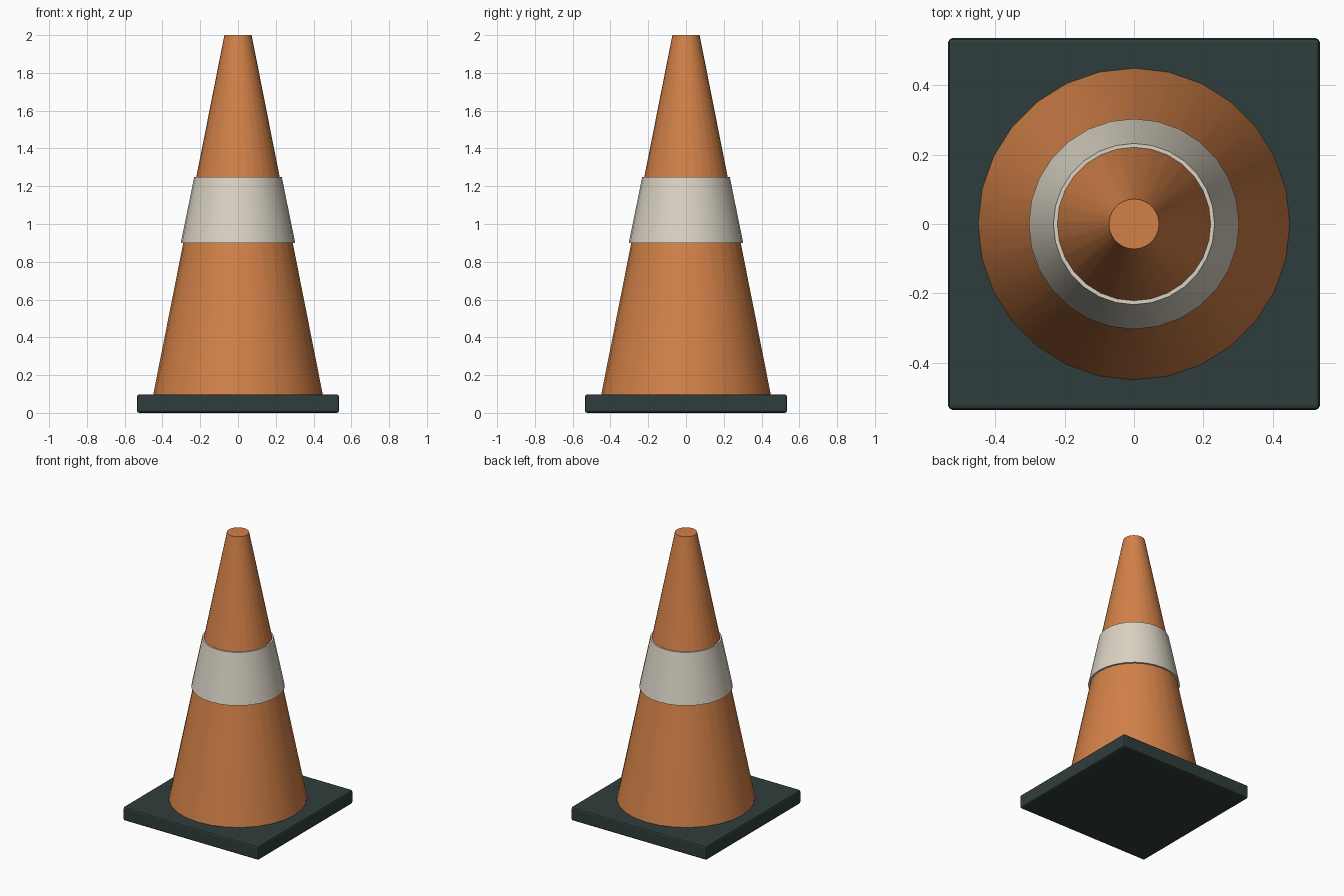
import bpy, math

if "Cube" in bpy.data.objects:
    bpy.data.objects.remove(bpy.data.objects["Cube"])


def material(name, rgb):
    m = bpy.data.materials.new(name)
    m.diffuse_color = (*rgb, 1)
    m.use_nodes = True
    m.node_tree.nodes["Principled BSDF"].inputs["Base Color"].default_value = m.diffuse_color
    return m


orange = material("orange_plastic", (0.65, 0.22, 0.065))
white = material("reflective_white", (0.70, 0.65, 0.55))
rubber = material("dark_rubber", (0.028, 0.047, 0.045))


def frustum(name, r1, r2, z1, z2, mat):
    bpy.ops.mesh.primitive_cone_add(vertices=28, radius1=r1, radius2=r2,
                                    depth=z2 - z1, location=(0, 0, (z1 + z2) / 2))
    ob = bpy.context.object
    ob.name = name
    ob.data.materials.append(mat)
    bpy.ops.object.shade_smooth_by_angle(angle=math.radians(30))
    return ob


# Square rubber base with softened edges
bpy.ops.mesh.primitive_cube_add(size=1, location=(0, 0, 0.05))
base = bpy.context.object
base.name = "base_plate"
base.scale = (1.07, 1.07, 0.098)
base.location.z = 0.049
bpy.ops.object.transform_apply(location=False, rotation=False, scale=True)
base.data.materials.append(rubber)
bevel = base.modifiers.new("soft_edges", "BEVEL")
bevel.width = 0.012
bevel.segments = 2

# Tapered body and the reflective sleeve around it
frustum("cone_body", 0.449, 0.072, 0.096, 2.0, orange)
frustum("reflective_band", 0.303, 0.232, 0.90, 1.248, white)
